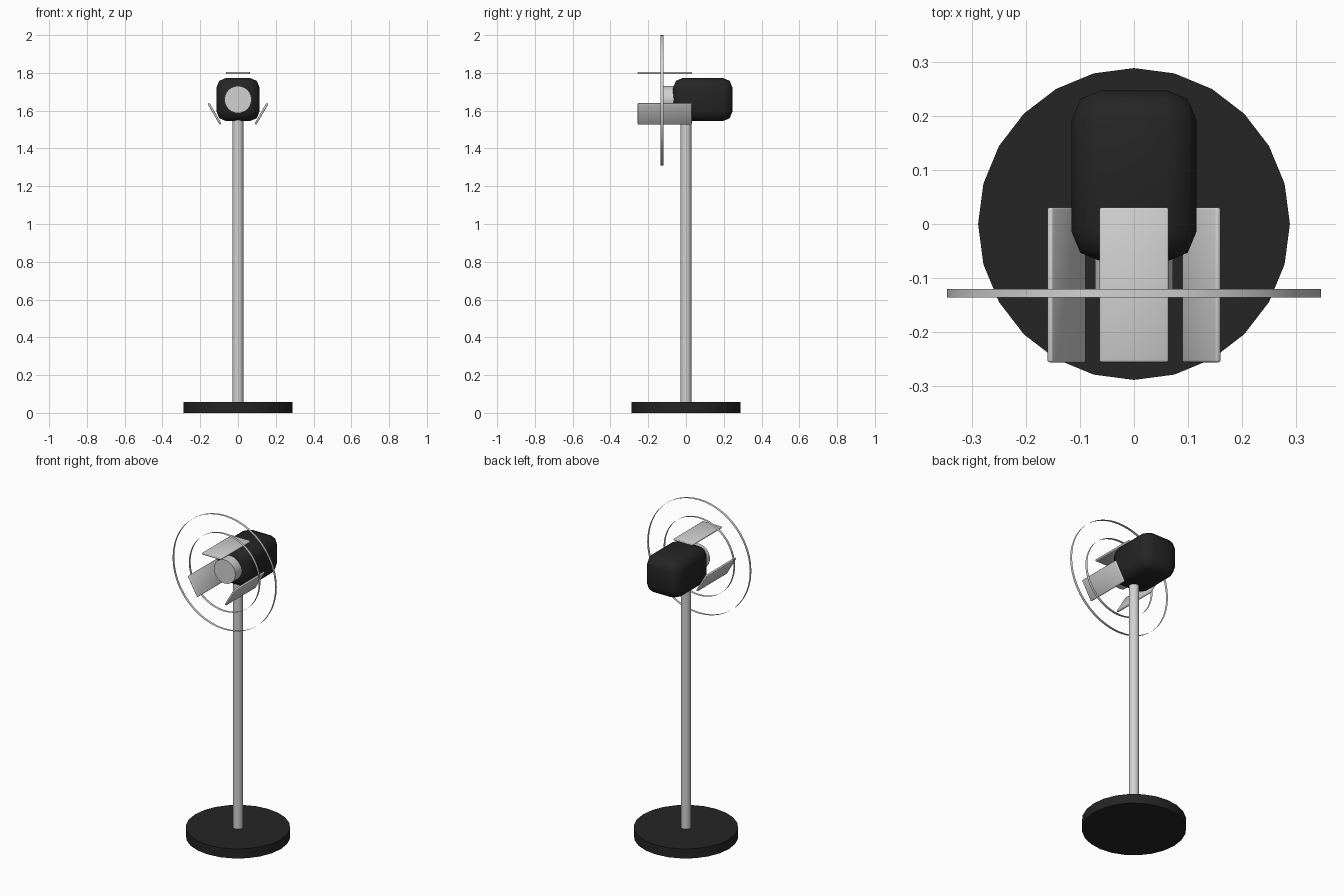
import bpy, math
from mathutils import Matrix, Vector

if "Cube" in bpy.data.objects:
    bpy.data.objects.remove(bpy.data.objects["Cube"])


def material(name, v):
    m = bpy.data.materials.new(name)
    m.diffuse_color = (v, v, v, 1)
    m.use_nodes = True
    m.node_tree.nodes["Principled BSDF"].inputs["Base Color"].default_value = m.diffuse_color
    return m


BLACK = material("black plastic", 0.018)
SILVER = material("light grey metal", 0.64)
CZ = 1.656          # height of the fan axis


def finish(name, mat, angle=40):
    o = bpy.context.object
    o.name = name
    o.data.materials.append(mat)
    bpy.ops.object.shade_smooth_by_angle(angle=math.radians(angle))
    return o


def cylinder(name, r, depth, loc, mat, rot=(0, 0, 0), sides=24, cap='NGON'):
    bpy.ops.mesh.primitive_cylinder_add(vertices=sides, radius=r, depth=depth,
                                        location=loc, rotation=rot, end_fill_type=cap)
    return finish(name, mat)


def rounded_box(name, size, loc, bevel, mat):
    bpy.ops.mesh.primitive_cube_add(size=1, location=loc)
    o = bpy.context.object
    o.scale = size
    bpy.ops.object.transform_apply(location=False, rotation=False, scale=True)
    b = o.modifiers.new("bevel", 'BEVEL')
    b.width, b.segments = bevel, 2
    bpy.ops.object.modifier_apply(modifier=b.name)
    return finish(name, mat, 50)


# Stand
cylinder("base", 0.288, 0.058, (0, 0, 0.029), BLACK)
cylinder("pole", 0.0288, 1.55, (0, 0, 0.825), SILVER)

# Motor housing and hub
rounded_box("motor_housing", (0.23, 0.316, 0.23), (0, 0.089, CZ + 0.003), 0.054, BLACK)
cylinder("hub", 0.072, 0.096, (0, -0.08, CZ + 0.003), SILVER, (math.pi / 2, 0, 0))

# Three blades around the fan axis
for i in range(3):
    a = math.radians(120 * i)
    offset = Matrix.Rotation(a, 3, 'Y') @ Vector((0, 0, 0.1438))
    blade = rounded_box("blade_%d" % (i + 1), (0.128, 0.286, 0.0115),
                        (offset.x, -0.1125, CZ + offset.z), 0.004, SILVER)
    blade.rotation_euler.y = a

# Guard rings: thin open bands
for name, r in (("outer_guard_ring", 0.345), ("inner_guard_ring", 0.235)):
    cylinder(name, r, 0.016, (0, -0.128, 1.655), SILVER, (math.pi / 2, 0, 0), 48, 'NOTHING')
